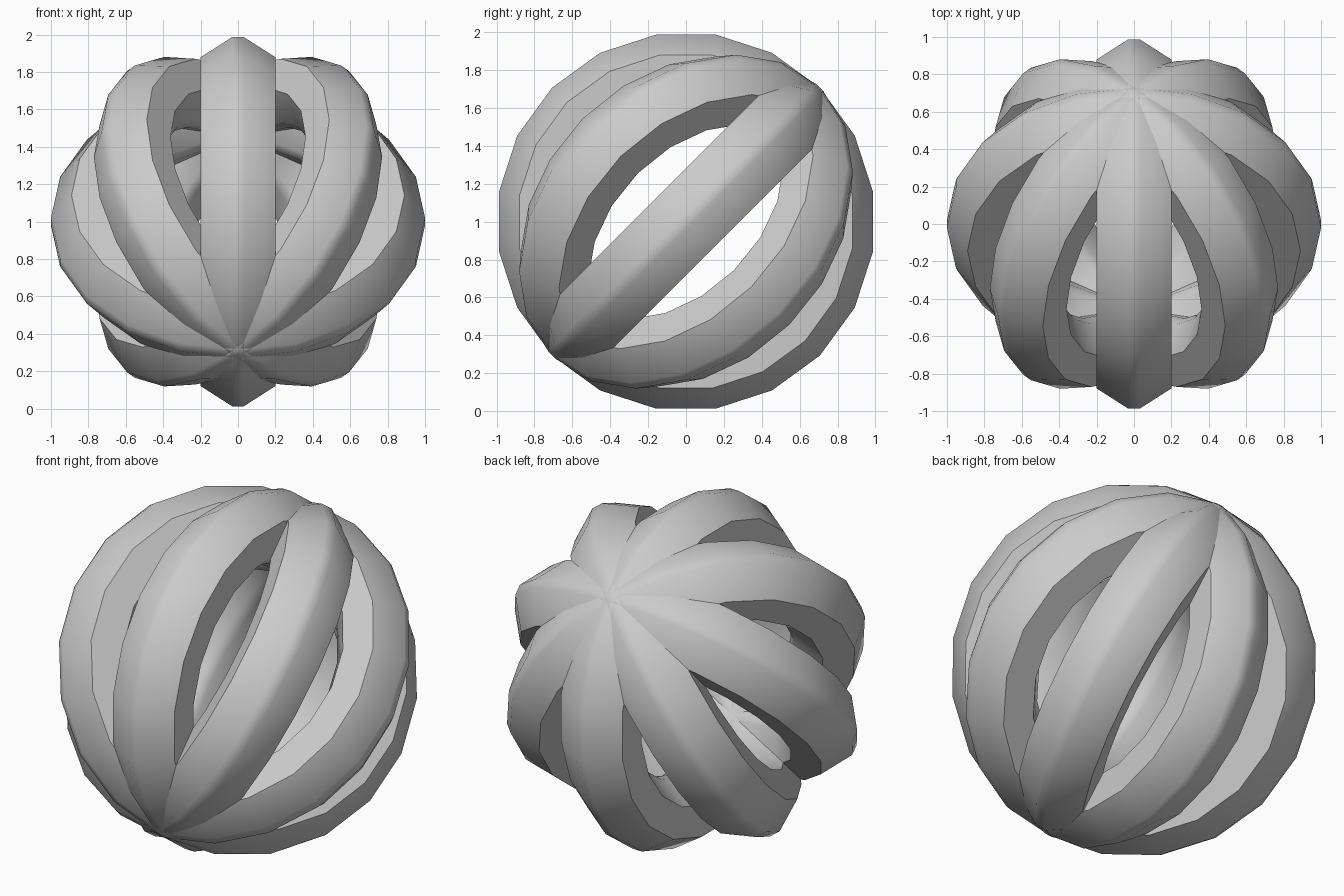
import bpy, bmesh
from math import sin, cos, pi, radians
from mathutils import Vector

if "Cube" in bpy.data.objects:
    bpy.data.objects.remove(bpy.data.objects["Cube"])

SEGMENTS = 20
RINGS = 4
CENTRE = Vector((0, 0, 1))
AXIS = Vector((0, 1, 1)).normalized()      # line through both poles
SIDE = Vector((1, 0, 0))
UP = Vector((0, -1, 1)).normalized()

# ring cross-section: (distance from centre, half-width offset)
PROFILE = [(1.0, -0.03), (1.0, 0.03), (0.89, 0.2), (0.71, 0.2),
           (0.6, 0.03), (0.6, -0.03), (0.71, -0.2), (0.89, -0.2)]


def ring(name, angle):
    """Closed bevelled band lying in a plane that contains the pole axis."""
    out = SIDE * cos(angle) + UP * sin(angle)
    normal = out.cross(AXIS)
    bm = bmesh.new()
    loops = []
    for i in range(SEGMENTS):
        a = 2 * pi * i / SEGMENTS
        radial = out * cos(a) + AXIS * sin(a)
        loops.append([bm.verts.new(CENTRE + radial * r + normal * t)
                      for r, t in PROFILE])
    n = len(PROFILE)
    for i in range(SEGMENTS):
        p, q = loops[i], loops[(i + 1) % SEGMENTS]
        for j in range(n):
            k = (j + 1) % n
            bm.faces.new((p[j], q[j], q[k], p[k]))
    bmesh.ops.recalc_face_normals(bm, faces=bm.faces)
    mesh = bpy.data.meshes.new(name)
    bm.to_mesh(mesh)
    bm.free()
    obj = bpy.data.objects.new(name, mesh)
    bpy.context.collection.objects.link(obj)
    bpy.ops.object.select_all(action='DESELECT')
    obj.select_set(True)
    bpy.context.view_layer.objects.active = obj
    bpy.ops.object.shade_smooth_by_angle(angle=radians(40))
    return obj


# four rings crossing at the two poles
for i in range(RINGS):
    ring(f"cage_ring_{i + 1}", pi * i / RINGS)
